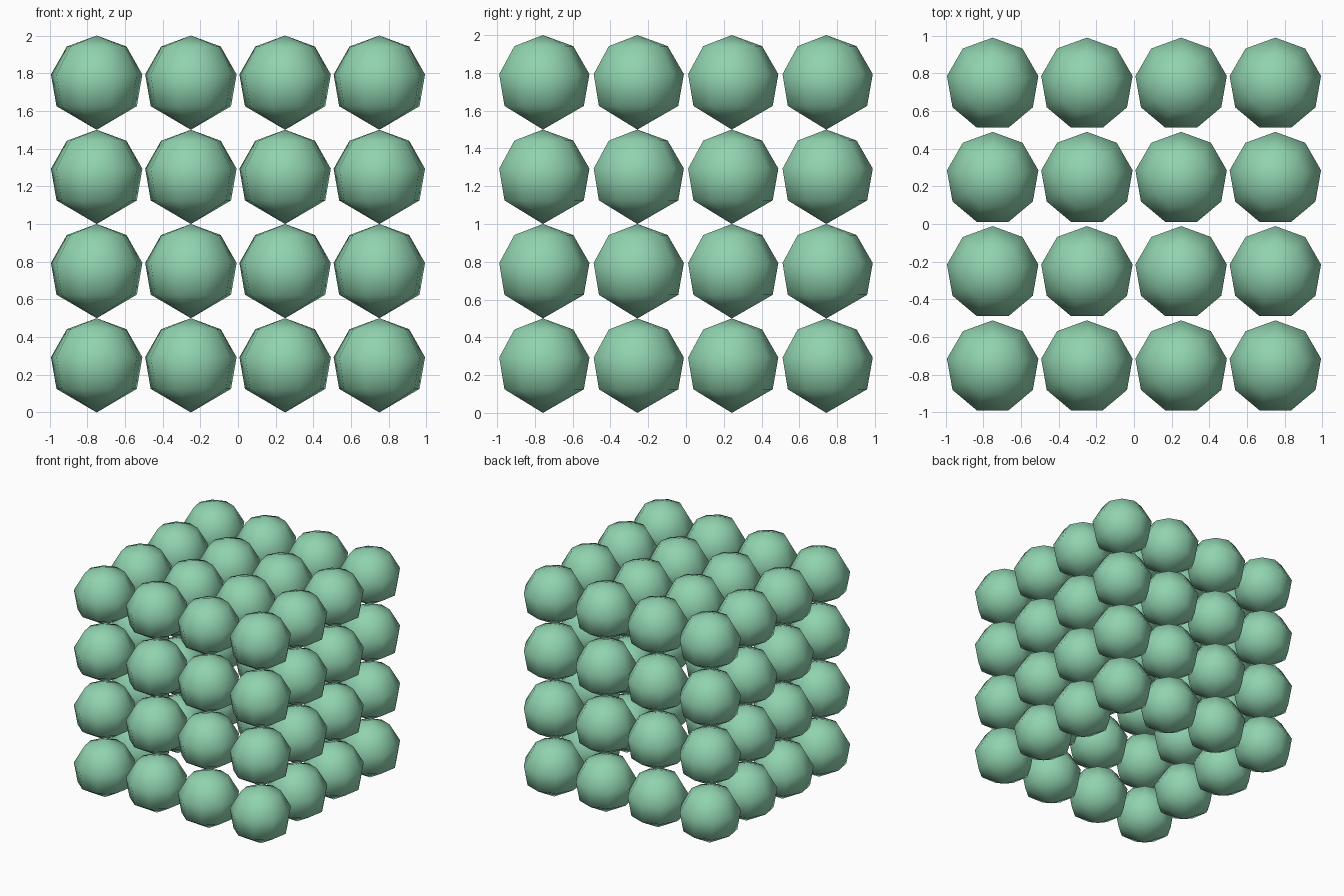
import bpy, bmesh
from math import sin, cos, radians

if "Cube" in bpy.data.objects:
    bpy.data.objects.remove(bpy.data.objects["Cube"])

R, PITCH, SIDES = 0.25, 0.5, 9
RINGS = (40, 80, 120)      # polar angles of the ball's rings, in degrees
Y_SHIFT = -0.0075          # nine sides reach further at the back than the front


def ball_mesh():
    # Nine-sided low-poly ball with a pointed underside
    bm = bmesh.new()
    top = bm.verts.new((0, 0, R))
    bottom = bm.verts.new((0, 0, -R))
    rings = []
    for p in RINGS:
        r, z = R * sin(radians(p)), R * cos(radians(p))
        rings.append([bm.verts.new((r * cos(radians(90 + 40 * k)),
                                    r * sin(radians(90 + 40 * k)), z))
                      for k in range(SIDES)])
    for k in range(SIDES):
        n = (k + 1) % SIDES
        bm.faces.new((top, rings[0][k], rings[0][n]))
        for a, b in zip(rings, rings[1:]):
            bm.faces.new((a[k], b[k], b[n], a[n]))
        bm.faces.new((rings[-1][k], bottom, rings[-1][n]))
    bmesh.ops.recalc_face_normals(bm, faces=bm.faces)
    for f in bm.faces:
        f.smooth = True
    me = bpy.data.meshes.new("ball")
    bm.to_mesh(me)
    bm.free()
    return me


mat = bpy.data.materials.new("green")
mat.diffuse_color = (0.28, 0.65, 0.43, 1)
mat.use_nodes = True
mat.node_tree.nodes["Principled BSDF"].inputs["Base Color"].default_value = mat.diffuse_color
mesh = ball_mesh()
mesh.materials.append(mat)

# Stack of balls: four walls and a full top layer, hollow and open below
for iz in range(4):
    for iy in range(4):
        for ix in range(4):
            if iz < 3 and ix in (1, 2) and iy in (1, 2):
                continue
            ob = bpy.data.objects.new(f"ball_{ix}_{iy}_{iz}", mesh)
            ob.location = ((ix - 1.5) * PITCH, (iy - 1.5) * PITCH + Y_SHIFT,
                           R + iz * PITCH)
            bpy.context.collection.objects.link(ob)
